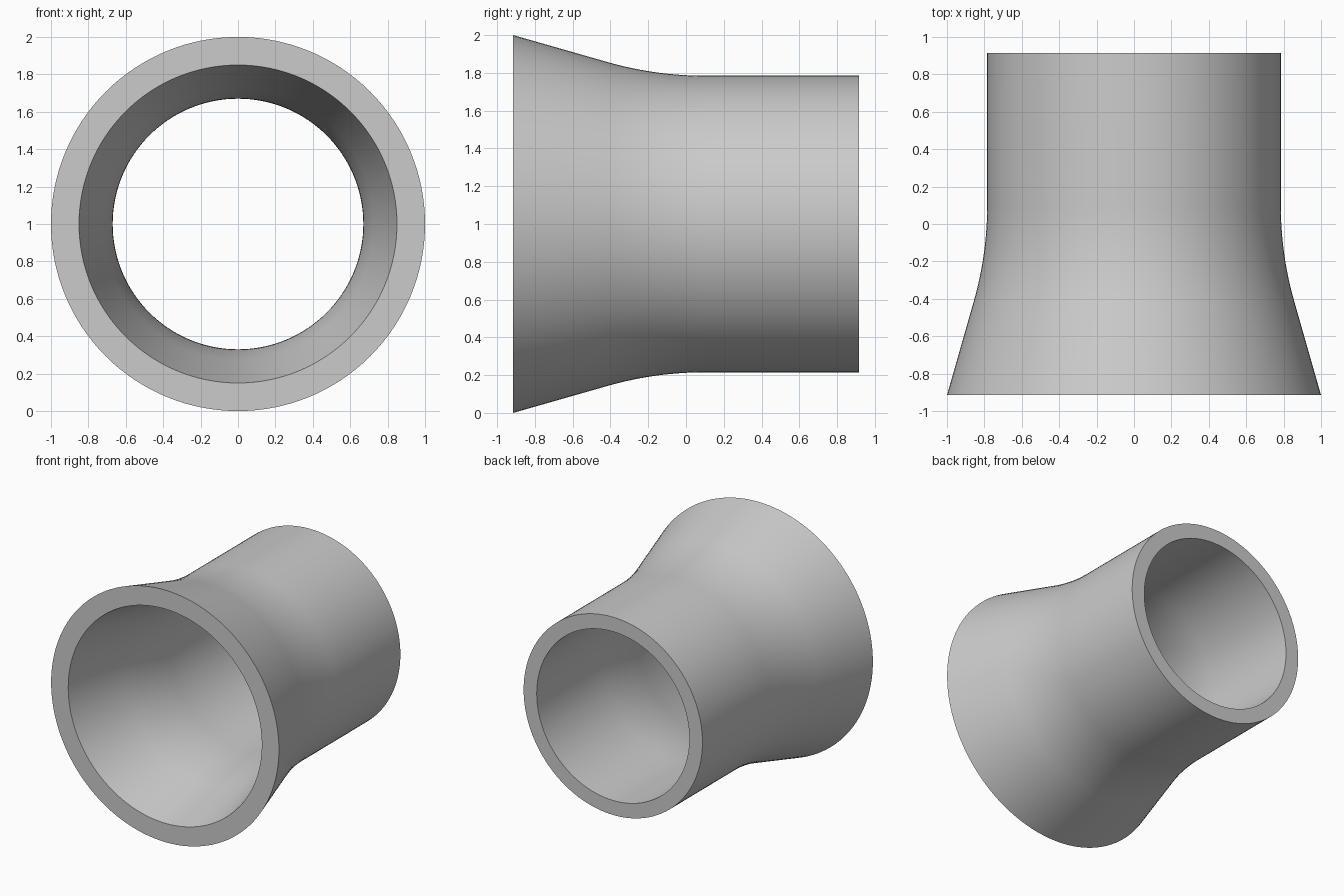
import bpy
import bmesh
from math import sin, cos, tan, atan, pi, radians
from mathutils import Vector

cube = bpy.data.objects.get("Cube")
if cube:
    bpy.data.objects.remove(cube, do_unlink=True)

FRONT, BACK = -0.915, 0.915
BEND_START, BEND_END = -0.41, 0.10
AXIS_HEIGHT = 1.0
SEGMENTS = 128


def make_material(name, color):
    mat = bpy.data.materials.new(name)
    mat.use_nodes = True
    mat.diffuse_color = color
    mat.node_tree.nodes["Principled BSDF"].inputs["Base Color"].default_value = color
    return mat


def flared_wall(mouth, throat, steps=16):
    """Cone, tangent arc and straight tube, as (y, radius) points front to back."""
    half_bend = (BEND_END - BEND_START) / 2
    angle = atan((mouth - throat) / (BEND_START + half_bend - FRONT))
    arc_radius = 2 * half_bend / sin(angle)
    points = [(FRONT, mouth)]
    for i in range(steps + 1):
        a = angle * (1 - i / steps)
        points.append((BEND_END - arc_radius * sin(a),
                       throat + arc_radius * (1 - cos(a))))
    points.append((BACK, throat))
    return points


# Closed wall section: outer surface, back rim, inner surface, front rim
section = flared_wall(1.0, 0.785) + flared_wall(0.85, 0.67)[::-1]

bm = bmesh.new()
verts = [bm.verts.new((0, y, AXIS_HEIGHT + r)) for y, r in section]
edges = [bm.edges.new((v, verts[(i + 1) % len(verts)])) for i, v in enumerate(verts)]

# Revolve the section about the front-to-back axis
bmesh.ops.spin(bm, geom=verts + edges, cent=(0, 0, AXIS_HEIGHT), axis=(0, 1, 0),
               angle=2 * pi, steps=SEGMENTS, use_merge=True)
bmesh.ops.remove_doubles(bm, verts=bm.verts, dist=0.0001)
bmesh.ops.recalc_face_normals(bm, faces=bm.faces)

mesh = bpy.data.meshes.new("flared_tube")
bm.to_mesh(mesh)
bm.free()
mesh.materials.append(make_material("light grey", (0.6, 0.6, 0.6, 1)))

tube = bpy.data.objects.new("flared_tube", mesh)
bpy.context.collection.objects.link(tube)

# Smooth walls with crisp rims
bpy.ops.object.select_all(action="DESELECT")
tube.select_set(True)
bpy.context.view_layer.objects.active = tube
bpy.ops.object.shade_smooth_by_angle(angle=radians(30))
